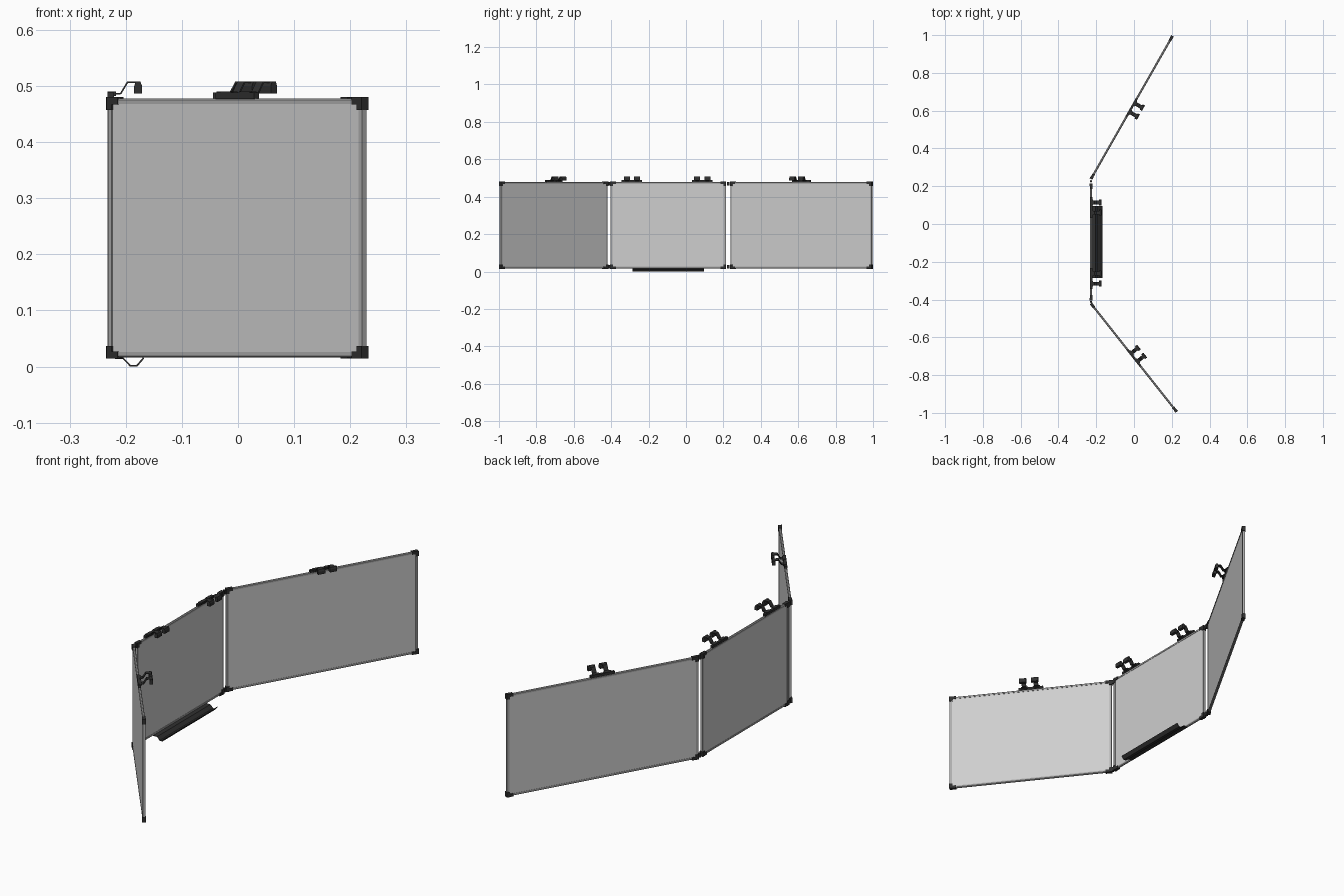
import bpy, bmesh, math
from mathutils import Vector, Matrix

if "Cube" in bpy.data.objects:
    bpy.data.objects.remove(bpy.data.objects["Cube"])

def material(name, v):
    m = bpy.data.materials.new(name)
    m.diffuse_color = (v, v, v, 1)
    m.use_nodes = True
    m.node_tree.nodes["Principled BSDF"].inputs["Base Color"].default_value = m.diffuse_color
    return m

WHITE = material("board_surface", 0.62)
METAL = material("frame_metal", 0.42)
DARK = material("dark_plastic", 0.03)

Z0, Z1 = 0.016, 0.478      # board bottom and top
W, T = 0.010, 0.0055       # frame width, half thickness

def finish(bm, name, mat, mtx):
    bmesh.ops.recalc_face_normals(bm, faces=bm.faces)
    me = bpy.data.meshes.new(name)
    bm.to_mesh(me)
    bm.free()
    me.materials.append(mat)
    ob = bpy.data.objects.new(name, me)
    ob.matrix_world = mtx
    bpy.context.collection.objects.link(ob)
    return ob

def add_prism(bm, poly, u0, u1):
    """Extrude an (n, z) outline along the board from u0 to u1."""
    a = [bm.verts.new((u0, n, z)) for n, z in poly]
    b = [bm.verts.new((u1, n, z)) for n, z in poly]
    bm.faces.new(a)
    bm.faces.new(b[::-1])
    for i in range(len(a)):
        j = (i + 1) % len(a)
        bm.faces.new((a[j], a[i], b[i], b[j]))

def add_box(bm, u0, u1, n0, n1, z0, z1):
    add_prism(bm, [(n0, z0), (n1, z0), (n1, z1), (n0, z1)], u0, u1)

def strip(pts, t):
    """Thin bent-sheet outline around a polyline."""
    p = [Vector(q) for q in pts]
    left, right = [], []
    for i, q in enumerate(p):
        d = (p[min(i + 1, len(p) - 1)] - p[max(i - 1, 0)]).normalized()
        o = Vector((-d.y, d.x)) * t / 2
        left.append(q + o)
        right.append(q - o)
    return left + right[::-1]

def clip(name, u, mtx):
    # mounting foot, two bent arms and their end pads
    bm = bmesh.new()
    add_box(bm, u - 0.055, u + 0.055, -0.006, 0.006, Z1 - 0.001, 0.488)
    for s in (-1, 1):
        c = u + s * 0.027
        add_box(bm, c - 0.015, c + 0.015, -0.006, 0.010, 0.482, 0.490)
        add_prism(bm, strip([(0.004, 0.4855), (0.018, 0.4865), (0.030, 0.5065),
                             (0.052, 0.5065)], 0.003), c - 0.010, c + 0.010)
        add_prism(bm, [(0.042, 0.487), (0.056, 0.487), (0.056, 0.500),
                       (0.053, 0.508), (0.045, 0.508), (0.042, 0.500)],
                  c - 0.016, c + 0.016)
    finish(bm, name, DARK, mtx)

def board(name, start, end, clips):
    a, b = Vector((*start, 0)), Vector((*end, 0))
    u = (b - a).normalized()
    L = (b - a).length
    n = Vector((-u.y, u.x, 0))
    if n.x < 0:
        n = -n
    mtx = Matrix.Translation(a) @ Matrix((u, n, (0, 0, 1))).transposed().to_4x4()

    # writing surface
    bm = bmesh.new()
    add_box(bm, W / 2, L - W / 2, -0.004, 0.004, Z0 + W / 2, Z1 - W / 2)
    finish(bm, name + "_surface", WHITE, mtx)

    # metal frame rails with chamfered outer edges
    bm = bmesh.new()
    for z in (Z0, Z1):
        s = 1 if z == Z0 else -1
        add_prism(bm, [(-T, z + s * W), (-T, z + s * .003), (-T + .003, z),
                       (T - .003, z), (T, z + s * .003), (T, z + s * W)], 0, L)
    for c in (0, L - W):
        add_box(bm, c, c + W, -T, T, Z0 + W, Z1 - W)
    finish(bm, name + "_frame", METAL, mtx)

    # L-shaped corner caps
    bm = bmesh.new()
    for e, s in ((-0.002, 1), (L + 0.002, -1)):
        for z, k in ((Z0 - 0.002, 1), (Z1 + 0.002, -1)):
            u_in, u_arm = e + s * 0.014, e + s * 0.030
            add_box(bm, min(e, u_in), max(e, u_in), -0.008, 0.008,
                    min(z, z + k * 0.023), max(z, z + k * 0.023))
            add_box(bm, min(u_in, u_arm), max(u_in, u_arm), -0.007, 0.007,
                    min(z, z + k * 0.013), max(z, z + k * 0.013))
    finish(bm, name + "_corner_caps", DARK, mtx)

    for i, f in enumerate(clips):
        clip(f"{name}_clip_{i + 1}", f if f > 0 else L / 2, mtx)
    return mtx

X = -0.227
centre = board("centre_board", (X, -0.403), (X, 0.213), (0.114, 0.490))
board("long_wing", (X, 0.240), (0.203, 0.994), (0,))
board("short_wing", (X, -0.422), (0.225, -0.993), (0,))

# hinge barrels between the boards
for i, y in enumerate((0.2265, -0.4125)):
    bm = bmesh.new()
    for z in (Z0 + 0.009, Z1 - 0.009):
        bmesh.ops.create_cone(bm, cap_ends=True, segments=12, radius1=0.006,
                              radius2=0.006, depth=0.018,
                              matrix=Matrix.Translation((X, y, z)))
    finish(bm, f"hinge_{i + 1}", DARK, Matrix.Identity(4))

# pen tray under the centre board
bm = bmesh.new()
add_prism(bm, strip([(0.0, 0.0155), (0.022, 0.0150), (0.035, 0.0015),
                     (0.047, 0.0015), (0.059, 0.0155)], 0.003), 0.118, 0.498)
finish(bm, "pen_tray", DARK, centre)
